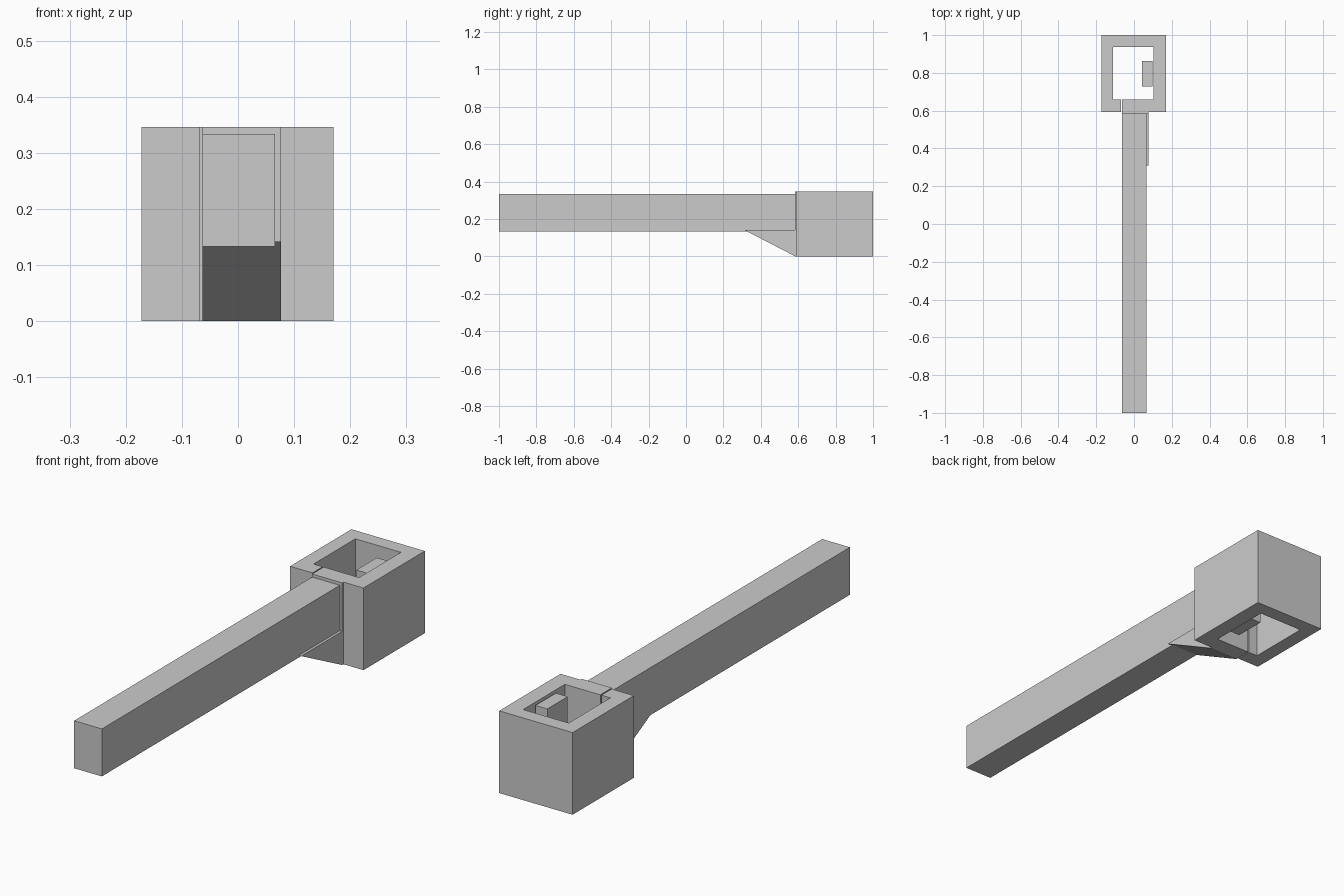
import bpy, bmesh
from mathutils import Vector

if "Cube" in bpy.data.objects:
    bpy.data.objects.remove(bpy.data.objects["Cube"])


def prism(name, profile, offset):
    """Extrude a closed flat profile along an offset."""
    bm = bmesh.new()
    face = bm.faces.new([bm.verts.new(p) for p in profile])
    result = bmesh.ops.extrude_face_region(bm, geom=[face])
    moved = [v for v in result["geom"] if isinstance(v, bmesh.types.BMVert)]
    bmesh.ops.translate(bm, verts=moved, vec=Vector(offset))
    bmesh.ops.recalc_face_normals(bm, faces=bm.faces)
    mesh = bpy.data.meshes.new(name)
    bm.to_mesh(mesh)
    bm.free()
    obj = bpy.data.objects.new(name, mesh)
    bpy.context.collection.objects.link(obj)
    return obj


def box(name, x0, x1, y0, y1, z0, z1):
    corners = [(x0, y0, z0), (x1, y0, z0), (x1, y1, z0), (x0, y1, z0)]
    return prism(name, corners, (0, 0, z1 - z0))


# Square hollow head: split by a thin slit, with a raised plate at the handle
head = [(-0.172, 0.592), (-0.068, 0.592), (-0.068, 0.66), (-0.11, 0.66),
        (-0.11, 0.938), (0.102, 0.938), (0.102, 0.66), (-0.063, 0.66),
        (-0.063, 0.583), (0.077, 0.583), (0.077, 0.592), (0.17, 0.592),
        (0.17, 1.0), (-0.172, 1.0)]
prism("head_ring", [(x, y, 0) for x, y in head], (0, 0, 0.346))

# Upright bar inside the head
box("inner_bar", 0.042, 0.097, 0.727, 0.863, 0.012, 0.336)

# Long handle
box("handle", -0.063, 0.066, -1.0, 0.584, 0.133, 0.333)

# Wedge bracing the handle against the head
prism("handle_brace",
      [(-0.063, 0.31, 0.142), (-0.063, 0.584, 0.142), (-0.063, 0.584, 0)],
      (0.14, 0, 0))
